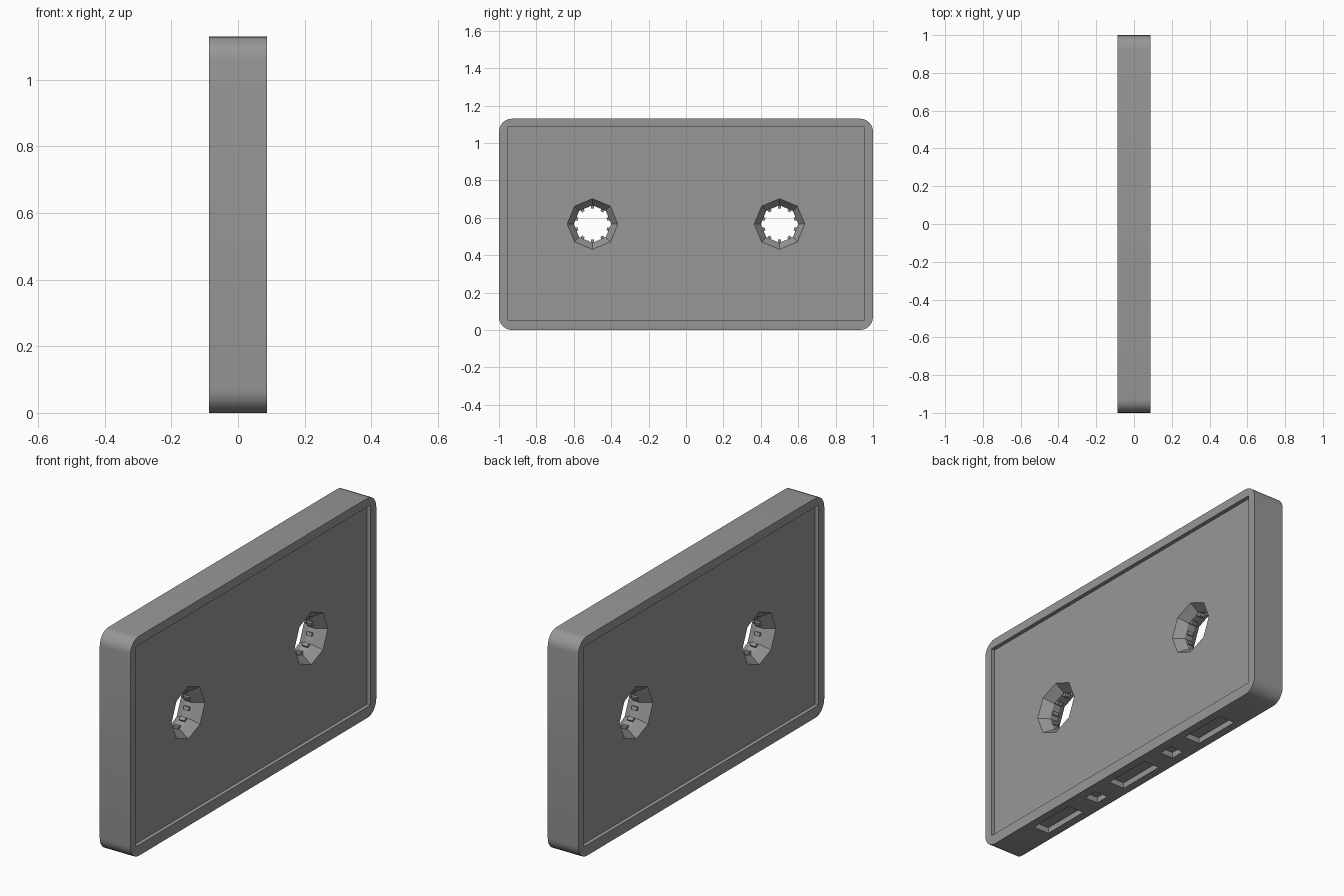
import bpy, bmesh, math
from mathutils import Matrix, Vector

if "Cube" in bpy.data.objects:
    bpy.data.objects.remove(bpy.data.objects["Cube"])

HX, HY, H = 0.087, 1.0, 1.13        # half thickness, half length, height
PANEL_X = 0.067                     # depth of the recessed panels
HUB_Y, HUB_Z = 0.5, 0.567

grey = bpy.data.materials.new("mid_grey")
grey.use_nodes = True
grey.diffuse_color = (0.31, 0.31, 0.31, 1)
grey.node_tree.nodes["Principled BSDF"].inputs["Base Color"].default_value = grey.diffuse_color


def make_object(name, bm):
    bmesh.ops.recalc_face_normals(bm, faces=bm.faces)
    mesh = bpy.data.meshes.new(name)
    bm.to_mesh(mesh)
    bm.free()
    mesh.materials.append(grey)
    obj = bpy.data.objects.new(name, mesh)
    bpy.context.collection.objects.link(obj)
    return obj


def add_box(bm, center, size, turn=Matrix()):
    matrix = Matrix.Translation(center) @ turn @ Matrix.Diagonal((*size, 1))
    bmesh.ops.create_cube(bm, size=1, matrix=matrix)


def loft(bm, rings):
    """Skin a row of equal point rings and cap both ends."""
    rows = [[bm.verts.new(p) for p in ring] for ring in rings]
    n = len(rows[0])
    for a, b in zip(rows, rows[1:]):
        for i in range(n):
            bm.faces.new((a[i], a[(i + 1) % n], b[(i + 1) % n], b[i]))
    bm.faces.new(rows[0])
    bm.faces.new(rows[-1])


def rounded_outline(x, radius=0.07, steps=6):
    points = []
    corners = ((1, 1), (-1, 1), (-1, -1), (1, -1))
    for quarter, (sy, sz) in enumerate(corners):
        for k in range(steps + 1):
            a = math.radians(90) * (quarter + k / steps)
            points.append((x, sy * (HY - radius) + radius * math.cos(a),
                           H / 2 + sz * (H / 2 - radius) + radius * math.sin(a)))
    return points


def octagon(x, radius, y):
    return [(x, y + radius * math.cos(i * math.pi / 4),
             HUB_Z + radius * math.sin(i * math.pi / 4)) for i in range(8)]


def cut(target, name, bm):
    cutter = make_object(name, bm)
    cutter.hide_render = True
    mod = target.modifiers.new(name, 'BOOLEAN')
    mod.operation = 'DIFFERENCE'
    mod.solver = 'EXACT'
    mod.object = cutter
    bpy.context.view_layer.objects.active = target
    bpy.ops.object.modifier_apply(modifier=name)
    bpy.data.objects.remove(cutter)


# Rounded case
bm = bmesh.new()
loft(bm, [rounded_outline(-HX), rounded_outline(HX)])
case = make_object("case", bm)

# Recessed label panel on both faces
bm = bmesh.new()
for side in (-1, 1):
    add_box(bm, (side * (PANEL_X + 0.1), 0, 0.57), (0.2, 1.91, 1.03))
cut(case, "panel_cutter", bm)

# Octagonal holes that narrow towards the middle
bm = bmesh.new()
for y in (-HUB_Y, HUB_Y):
    loft(bm, [octagon(x, r, y) for x, r in
              ((-0.1, 0.16), (-0.02, 0.1), (0.02, 0.1), (0.1, 0.16))])
cut(case, "hub_cutter", bm)

# Wide and small slots along the bottom edge
bm = bmesh.new()
for y in (-0.56, 0, 0.56):
    add_box(bm, (0, y, 0), (0.09, 0.26, 0.06))
for y in (-0.28, 0.28):
    add_box(bm, (0, y, 0), (0.075, 0.075, 0.06))
cut(case, "slot_cutter", bm)

bpy.ops.object.select_all(action='DESELECT')
case.select_set(True)
bpy.context.view_layer.objects.active = case
bpy.ops.object.shade_smooth_by_angle(angle=math.radians(30))

# Ring of small drive teeth in each hole
TEETH = 10
for label, y in (("front", -HUB_Y), ("back", HUB_Y)):
    bm = bmesh.new()
    for i in range(TEETH):
        turn = Matrix.Rotation((i + 0.5) * math.tau / TEETH, 4, 'X')
        center = Vector((0, y, HUB_Z)) + turn @ Vector((0, 0.092, 0))
        add_box(bm, center, (0.03, 0.02, 0.018), turn)
    make_object(label + "_hub_teeth", bm)
